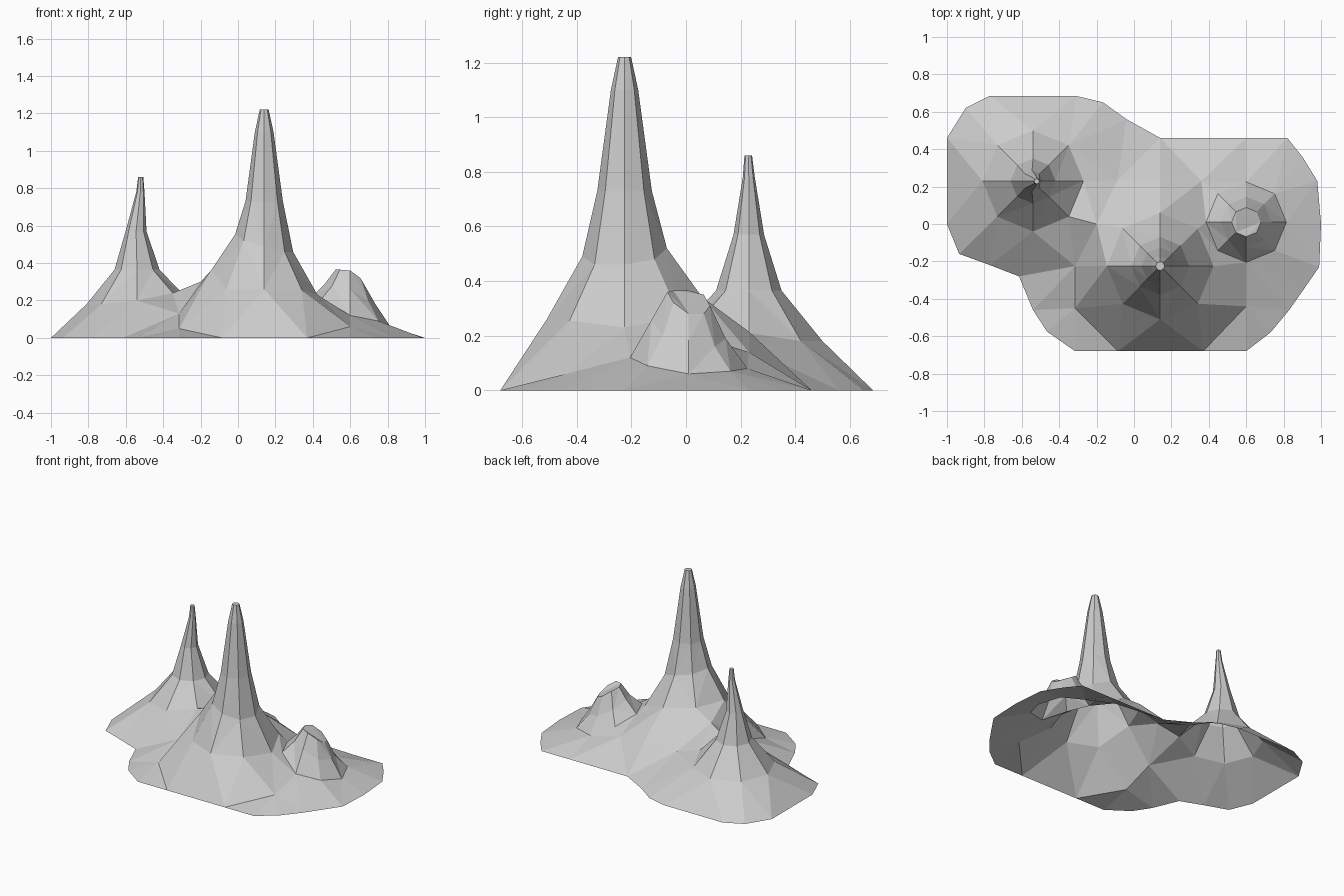
import bpy, bmesh
from math import cos, sin, pi, radians
from mathutils import Vector
from mathutils.geometry import delaunay_2d_cdt

pts, edges = [], []


def loop(points):
    """Add a closed loop of 3D points whose edges are kept in the terrain."""
    start, n = len(pts), len(points)
    pts.extend(points)
    edges.extend((start + i, start + (i + 1) % n) for i in range(n))


def ring(cx, cy, r, z):
    """Eight-sided contour; z is one height or eight, counter-clockwise from +x."""
    heights = z if isinstance(z, list) else [z] * 8
    loop([(cx + r * cos(i * pi / 4), cy + r * sin(i * pi / 4), h)
          for i, h in enumerate(heights)])


def nearest(x, y):
    return min(range(len(pts)), key=lambda i: (pts[i][0] - x) ** 2 + (pts[i][1] - y) ** 2)


def ridge(*path):
    """Keep an edge path through the points nearest to the given plan positions."""
    ids = [nearest(x, y) for x, y in path]
    edges.extend(zip(ids, ids[1:]))


# Ground outline of the island
outline = [(-1, .46), (-.9, .62), (-.77, .685), (-.54, .685), (-.31, .685), (-.165, .65),
           (-.04, .56), (.14, .46), (.36, .46), (.6, .46), (.82, .46), (.9, .36),
           (.98, .23), (1, 0), (.99, -.23), (.9, -.36), (.83, -.46), (.73, -.58),
           (.6, -.68), (.37, -.68), (.14, -.68), (-.085, -.68), (-.315, -.68),
           (-.465, -.575), (-.54, -.46), (-.615, -.28), (-.77, -.22), (-.935, -.16),
           (-1, 0), (-1, .23)]
loop([(x, y, 0) for x, y in outline])

# Left peak
ring(-.54, .23, .27, [.21, .18, .18, .18, .18, .18, .2, .24])
ring(-.54, .23, .12, .365)
ring(-.545, .23, .056, .57)
ring(-.522, .23, .022, .78)
ring(-.52, .228, .014, .86)

# Tall middle peak
ring(.14, -.225, .285, [.23, .27, .34, .36, .36, .26, .26, .255])
ring(.14, -.225, .155, [.46, .48, .52, .54, .555, .52, .49, .46])
ring(.14, -.225, .1, .73)
ring(.14, -.225, .05, 1.1)
ring(.14, -.225, .024, 1.22)

# Small right hill
ring(.6, .01, .215, [.06, .07, .08, .16, .21, .21, .12, .09])
ring(.6, .01, .135, [.18, .16, .19, .24, .29, .28, .26, .2])
ring(.6, .01, .078, [.28, .28, .31, .35, .365, .365, .36, .32])

# Saddles and lower slopes between the peaks
pts += [(-.09, .23, .155), (.14, .23, .215), (.36, .23, .14), (-.315, -.225, .13),
        (-.315, -.45, .05), (.6, -.44, .06), (-.2, 0, .3)]

# Facet edges running from the peaks down to the shore
for path in [
    [(-.81, .23), (-1, .23)], [(-.73, .42), (-.9, .62)], [(-.54, .5), (-.54, .685)],
    [(-.35, .42), (-.04, .56)], [(-.73, .04), (-.77, -.22)], [(-.54, -.04), (-.615, -.28)],
    [(-.35, .04), (-.315, -.225), (-.315, -.45), (-.315, -.68)],
    [(-.315, -.225), (-.615, -.28)], [(-.315, -.45), (-.54, -.46)],
    [(-.35, .04), (-.2, 0), (-.06, -.02)], [(-.315, -.225), (-.145, -.225)],
    [(-.315, -.45), (-.06, -.42), (-.085, -.68)], [(.14, -.51), (.14, -.68)],
    [(.37, -.68), (.34, -.42), (.6, -.44), (.83, -.46)],
    [(.6, -.205), (.6, -.44), (.6, -.68)], [(.75, -.14), (.99, -.23)],
    [(.815, .01), (1, 0)], [(.75, .16), (.98, .23)], [(.6, .225), (.6, .46)],
    [(.14, .06), (.14, .23), (.14, .46)], [(.36, .23), (.36, .46)],
    [(-.27, .23), (-.09, .23), (.14, .23), (.36, .23), (.6, .225)],
    [(-.09, .23), (-.04, .56)]]:
    ridge(*path)

# Triangulate in plan, then lift each point to its height
co, _, faces, source, _, _ = delaunay_2d_cdt(
    [Vector(p[:2]) for p in pts], edges, [], 1, 1e-5)
bm = bmesh.new()
verts = [bm.verts.new((c.x, c.y, pts[s[0]][2] if s else 0)) for c, s in zip(co, source)]
for f in faces:
    bm.faces.new([verts[i] for i in f])
bmesh.ops.join_triangles(bm, faces=bm.faces[:], angle_face_threshold=radians(35),
                         angle_shape_threshold=radians(80))
for f in bm.faces:
    f.normal_update()
    if f.normal.z < 0:
        f.normal_flip()
mesh = bpy.data.meshes.new("mountain_terrain")
bm.to_mesh(mesh)
bm.free()
bpy.context.collection.objects.link(bpy.data.objects.new("mountain_terrain", mesh))
